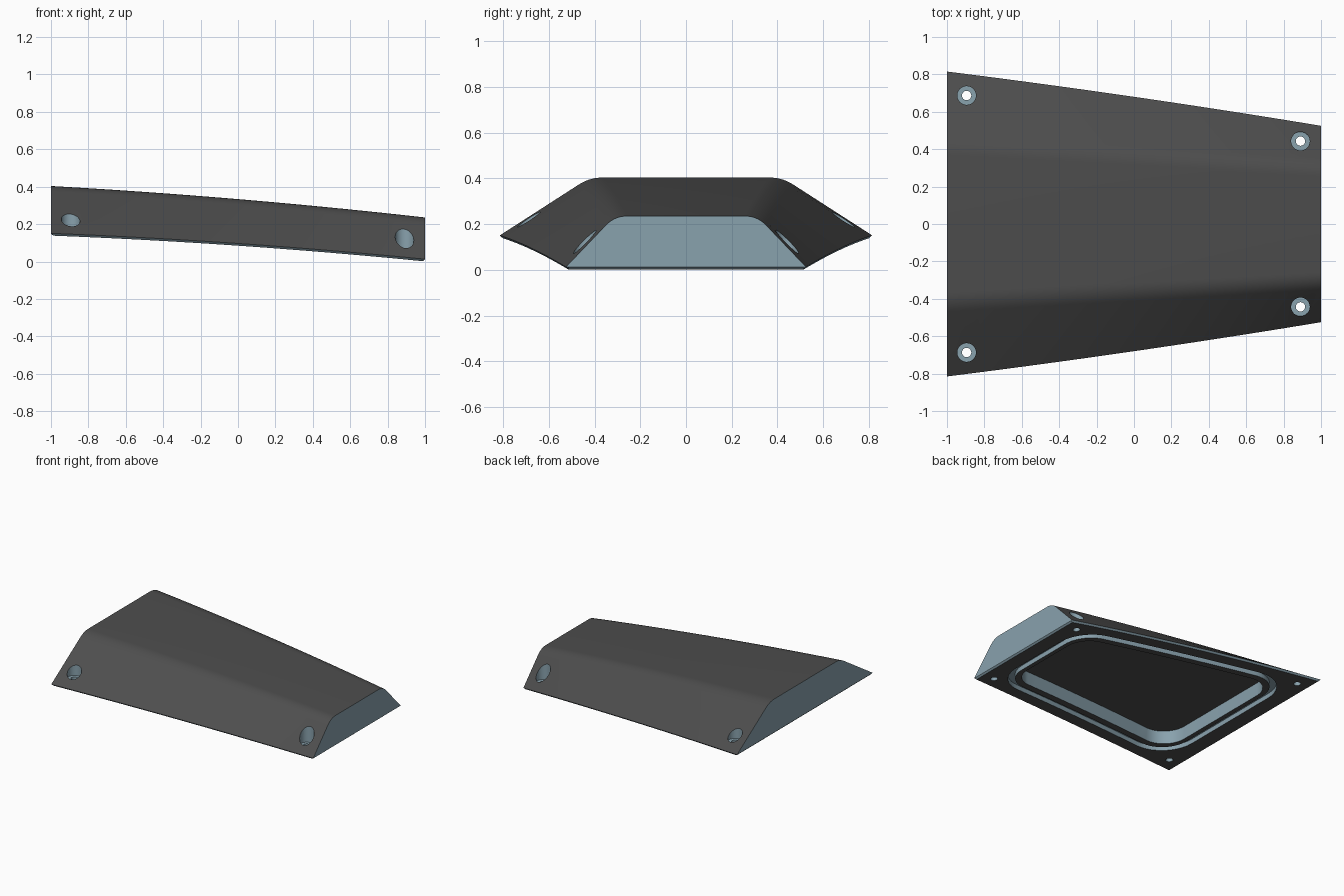
import bpy, bmesh, math
from mathutils import Vector

if "Cube" in bpy.data.objects:
    bpy.data.objects.remove(bpy.data.objects["Cube"])


def material(name, rgb):
    m = bpy.data.materials.new(name)
    m.diffuse_color = (*rgb, 1)
    m.use_nodes = True
    m.node_tree.nodes["Principled BSDF"].inputs["Base Color"].default_value = m.diffuse_color
    return m


DARK, BLUE = 0, 1
MATS = [material("dark grey skin", (0.075, 0.075, 0.075)),
        material("blue grey cut", (0.25, 0.36, 0.42))]


# Gently curved plan and side profiles along the length
def half_width(x): return 0.68 - 0.145 * x - 0.01 * x * x
def top_half(x): return 0.367 - 0.055 * x
def bottom_z(x): return 0.0845 - 0.069 * x - 0.015 * x * x
def top_z(x): return 0.3335 - 0.084 * x - 0.014 * x * x


def new_object(name, bm, rule):
    bmesh.ops.recalc_face_normals(bm, faces=bm.faces)
    for f in bm.faces:
        f.material_index = rule(f)
    me = bpy.data.meshes.new(name)
    bm.to_mesh(me)
    bm.free()
    for m in MATS:
        me.materials.append(m)
    ob = bpy.data.objects.new(name, me)
    bpy.context.collection.objects.link(ob)
    return ob


def loft(name, rings, rule, closed=False):
    bm = bmesh.new()
    rows = [[bm.verts.new(p) for p in r] for r in rings]
    n = len(rows[0])
    pairs = list(zip(rows, rows[1:] + rows[:1])) if closed else list(zip(rows, rows[1:]))
    for a, b in pairs:
        for i in range(n):
            j = (i + 1) % n
            bm.faces.new((a[i], a[j], b[j], b[i]))
    if not closed:
        bm.faces.new(rows[0])
        bm.faces.new(rows[-1])
    return new_object(name, bm, rule)


# Wedge body: trapezoid section with rounded shoulders and chamfered foot
C = 0.012
def section(x):
    w, t, zb, zt = half_width(x), top_half(x), bottom_z(x), top_z(x)
    foot = zb + C - 0.001 if abs(x) > 0.999 else zb
    corner = Vector((t, zt))
    edge = Vector((w, zb + C))
    p0 = corner + (edge - corner).normalized() * 0.055
    p2 = Vector((t - 0.055, zt))
    half = [(w - C, foot), (w, zb + C)]
    for i in range(8):
        s = i / 7
        p = p0 * (1 - s) ** 2 + corner * 2 * s * (1 - s) + p2 * s * s
        half.append((p.x, p.y))
    return [(x, y, z) for y, z in half] + [(x, -y, z) for y, z in reversed(half)]


def body_rule(f):
    c = f.calc_center_median()
    if abs(f.normal.x) > 0.5:
        return BLUE                       # end faces and end chamfers
    if f.normal.z < -0.3 and abs(f.normal.y) > 0.4:
        return BLUE                       # side foot chamfers
    return BLUE if abs(c.x) > 1 - C and f.normal.z < 0 else DARK


N = 24
xs = [-1] + [(-1 + 2 * i / N) * (1 - C) for i in range(N + 1)] + [1]
body = loft("wedge_body", [section(x) for x in xs], body_rule)


# Upper half of a rounded trapezoid outline, ordered by x
def outline(xm, inset, r):
    a = math.atan(0.145)
    pts = []
    for side, a0, a1 in ((-1, math.pi, math.pi / 2 - a), (1, math.pi / 2 - a, 0)):
        cx = side * (xm - r)
        cy = 0.675 - 0.145 * cx - inset - r / math.cos(a)
        arc = [(cx + r * math.cos(a0 + (a1 - a0) * i / 10),
                cy + r * math.sin(a0 + (a1 - a0) * i / 10)) for i in range(11)]
        if pts:
            p, q = pts[-1], arc[0]
            pts += [(p[0] + (q[0] - p[0]) * i / 12, p[1] + (q[1] - p[1]) * i / 12)
                    for i in range(1, 12)]
        pts += arc
    return pts


# Underside pocket with a dark floor
pocket = loft("pocket_cutter",
              [[(x, -h, -0.3), (x, h, -0.3), (x, h, bottom_z(x) + 0.1), (x, -h, bottom_z(x) + 0.1)]
               for x, h in outline(0.78, 0.2, 0.17)],
              lambda f: DARK if f.normal.z > 0.7 else BLUE)


# Seal groove running around the pocket
def full(pts):
    return pts + [(x, -y) for x, y in reversed(pts)]


groove_rings = []
for (ox, oy), (ix, iy) in zip(full(outline(0.865, 0.1, 0.25)), full(outline(0.815, 0.15, 0.2))):
    groove_rings.append([(ox, oy, -0.3), (ix, iy, -0.3),
                         (ix, iy, bottom_z(ix) + 0.035), (ox, oy, bottom_z(ox) + 0.035)])
groove = loft("groove_cutter", groove_rings, lambda f: BLUE, closed=True)


# Vertical screw holes with counterbores
def bore(name, x, y, r, z0, z1):
    ring = [(x + r * math.cos(i * math.tau / 32), y + r * math.sin(i * math.tau / 32))
            for i in range(32)]
    return loft(name, [[(px, py, z) for px, py in ring] for z in (z0, z1)], lambda f: BLUE)


cutters = [pocket, groove]
for x, y in ((-0.895, 0.687), (0.89, 0.443)):
    for s in (1, -1):
        cutters.append(bore("screw_hole_cutter", x, s * y, 0.025, -0.3, 0.7))
        cutters.append(bore("counterbore_cutter", x, s * y, 0.05, bottom_z(x) + 0.04, 0.7))

bpy.context.view_layer.objects.active = body
body.select_set(True)
for c in cutters:
    c.hide_render = True
    mod = body.modifiers.new("cut", "BOOLEAN")
    mod.operation, mod.solver, mod.object = "DIFFERENCE", "EXACT", c
    bpy.ops.object.modifier_apply(modifier=mod.name)
    bpy.data.objects.remove(c)

bpy.ops.object.shade_smooth_by_angle(angle=math.radians(25))
